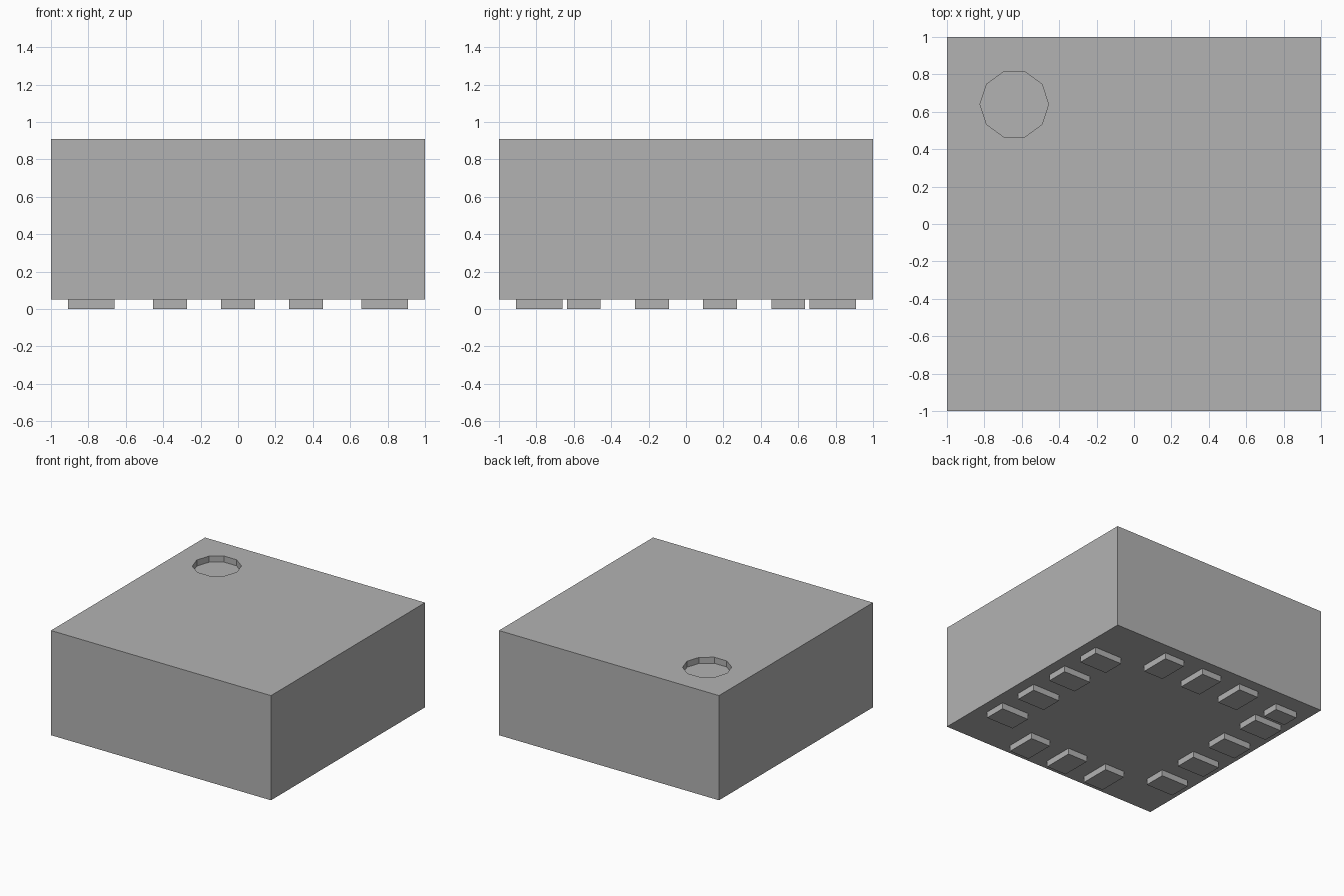
import bpy

default = bpy.data.objects.get("Cube")
if default:
    bpy.data.objects.remove(default, do_unlink=True)

# One flat grey for the whole part
grey = bpy.data.materials.new("neutral_grey")
grey.use_nodes = True
colour = (0.45, 0.45, 0.45, 1)
grey.diffuse_color = colour
grey.node_tree.nodes["Principled BSDF"].inputs["Base Color"].default_value = colour

BASE, TOP = 0.05, 0.91


def box(name, x, y, width, depth, low, high):
    bpy.ops.mesh.primitive_cube_add(size=1, location=(x, y, (low + high) / 2))
    obj = bpy.context.object
    obj.name = name
    obj.scale = (width, depth, high - low)
    bpy.ops.object.transform_apply(location=False, rotation=False, scale=True)
    obj.data.materials.append(grey)
    return obj


# Package body
body = box("package_body", 0, 0, 2, 2, BASE, TOP)

# Shallow ten-sided recess marking the corner
bpy.ops.mesh.primitive_cylinder_add(vertices=10, radius=0.183, depth=0.1,
                                    location=(-0.64, 0.64, TOP),
                                    rotation=(0, 0, 0.31416 / 2 * 2))
cutter = bpy.context.object
cutter.name = "recess_cutter"
cutter.hide_render = True
cutter.data.materials.append(grey)
cut = body.modifiers.new("recess", "BOOLEAN")
cut.operation = "DIFFERENCE"
cut.solver = "EXACT"
cut.object = cutter
bpy.context.view_layer.objects.active = body
bpy.ops.object.modifier_apply(modifier=cut.name)
bpy.data.objects.remove(cutter, do_unlink=True)

# Contact pads: four along each side, three along front and back
PITCH, EDGE, LONG, SHORT = 0.364, 0.785, 0.25, 0.18
for sign, side in ((-1, "right"), (1, "left")):
    for i in range(4):
        box(f"{side}_pad_{i + 1}", sign * EDGE, (i - 1.5) * PITCH,
            LONG, SHORT, 0, BASE)
for sign, side in ((-1, "front"), (1, "back")):
    for i in range(3):
        box(f"{side}_pad_{i + 1}", (i - 1) * PITCH, sign * EDGE,
            SHORT, LONG, 0, BASE)

# Small orientation pad in the corner
box("corner_pad", -0.775, 0.79, 0.2, 0.14, 0, BASE)
